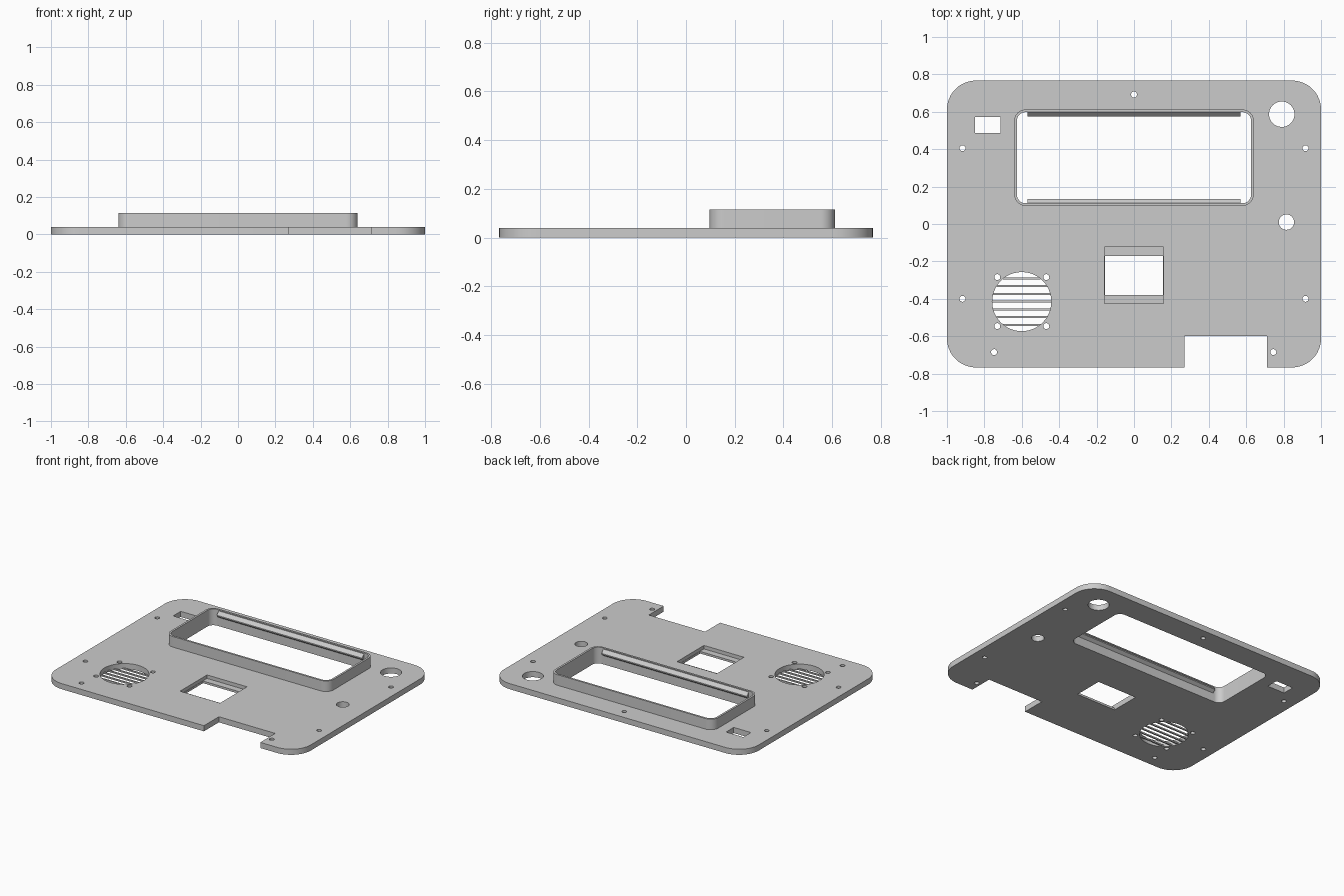
import bpy, bmesh, math

cube = bpy.data.objects.get("Cube")
if cube:
    bpy.data.objects.remove(cube, do_unlink=True)

grey = bpy.data.materials.new("plain grey")
grey.use_nodes = True
GREY = (0.6, 0.6, 0.6, 1)
grey.diffuse_color = GREY
grey.node_tree.nodes["Principled BSDF"].inputs["Base Color"].default_value = GREY


def prism(name, points, z0, z1):
    """Closed outline in x and y, extruded from z0 to z1."""
    bm = bmesh.new()
    face = bm.faces.new([bm.verts.new((x, y, z0)) for x, y in points])
    top = bmesh.ops.extrude_face_region(bm, geom=[face])["geom"]
    verts = [v for v in top if isinstance(v, bmesh.types.BMVert)]
    bmesh.ops.translate(bm, verts=verts, vec=(0, 0, z1 - z0))
    bmesh.ops.recalc_face_normals(bm, faces=bm.faces)
    mesh = bpy.data.meshes.new(name)
    bm.to_mesh(mesh)
    bm.free()
    mesh.materials.append(grey)
    ob = bpy.data.objects.new(name, mesh)
    bpy.context.collection.objects.link(ob)
    return ob


def circle(x, y, r, n=32):
    return [(x + r * math.cos(math.tau * i / n), y + r * math.sin(math.tau * i / n))
            for i in range(n)]


def rect(x0, x1, y0, y1):
    return [(x0, y0), (x1, y0), (x1, y1), (x0, y1)]


def rounded(x0, x1, y0, y1, r, n=12):
    corners = [(x1 - r, y1 - r), (x0 + r, y1 - r), (x0 + r, y0 + r), (x1 - r, y0 + r)]
    pts = []
    for k, (cx, cy) in enumerate(corners):
        for i in range(n + 1):
            a = math.pi / 2 * (k + i / n)
            pts.append((cx + r * math.cos(a), cy + r * math.sin(a)))
    return pts


def cut(ob, points, z0=-0.1, z1=0.3):
    """Subtract a prism from the object and remove the cutter."""
    cutter = prism("cutter", points, z0, z1)
    cutter.hide_render = True
    mod = ob.modifiers.new("cut", "BOOLEAN")
    mod.operation = "DIFFERENCE"
    mod.solver = "EXACT"
    mod.object = cutter
    bpy.ops.object.select_all(action="DESELECT")
    bpy.context.view_layer.objects.active = ob
    ob.select_set(True)
    bpy.ops.object.modifier_apply(modifier=mod.name)
    bpy.data.objects.remove(cutter, do_unlink=True)


def smooth(ob):
    bpy.ops.object.select_all(action="DESELECT")
    bpy.context.view_layer.objects.active = ob
    ob.select_set(True)
    bpy.ops.object.shade_smooth_by_angle(angle=math.radians(30))


THICK, RIM = 0.04, 0.115
plate = prism("panel_plate", rounded(-1, 1, -0.767, 0.767, 0.155), 0, THICK)
collar = prism("display_collar", rounded(-0.64, 0.64, 0.097, 0.612, 0.06), THICK, RIM)

# Display opening, through the plate and the collar
opening = rounded(-0.626, 0.626, 0.111, 0.598, 0.046)
cut(plate, opening)
cut(collar, opening)

# Square cutouts: switch slot, front notch, and window with a recessed ledge
cut(plate, rect(-0.85, -0.715, 0.487, 0.572))
cut(plate, rect(0.27, 0.712, -0.9, -0.6))
cut(plate, rect(-0.155, 0.155, -0.38, -0.17))
cut(plate, rect(-0.157, 0.157, -0.425, -0.123), 0.015, 0.3)

# Round holes: knob, button and fan
FAN_X, FAN_Y, FAN_R = -0.6, -0.415, 0.158
for x, y, r in ((0.79, 0.587, 0.068), (0.815, 0.01, 0.041), (FAN_X, FAN_Y, FAN_R)):
    cut(plate, circle(x, y, r, 48))

# Screw holes
screws = [(0, 0.692), (-0.748, -0.685), (0.745, -0.685)]
screws += [(sx * 0.917, y) for sx in (-1, 1) for y in (0.405, -0.4)]
screws += [(FAN_X + sx * 0.131, FAN_Y + sy * 0.131) for sx in (-1, 1) for sy in (-1, 1)]
for x, y in screws:
    cut(plate, circle(x, y, 0.016, 20))

# Thin slats across the fan hole, flush with the underside
for i in range(-3, 4):
    y = FAN_Y + i * 0.0415
    half = math.sqrt(FAN_R ** 2 - (y - FAN_Y) ** 2) + 0.002
    prism("fan_slat", rect(FAN_X - half, FAN_X + half, y - 0.005, y + 0.005), 0.0005, 0.01)

# Wedge-shaped clip ridges on the two long inner walls of the collar
for name, wall, way in (("rear_clip_ridge", 0.6, -1), ("front_clip_ridge", 0.109, 1)):
    tip = wall + way * 0.024
    ridge = prism(name, rect(-0.57, 0.57, min(wall, tip), max(wall, tip)), 0.078, 0.086)
    for v in ridge.data.vertices:
        if abs(v.co.y - wall) < 0.001:
            v.co.z = 0.06 if v.co.z < 0.08 else 0.11

smooth(plate)
smooth(collar)
